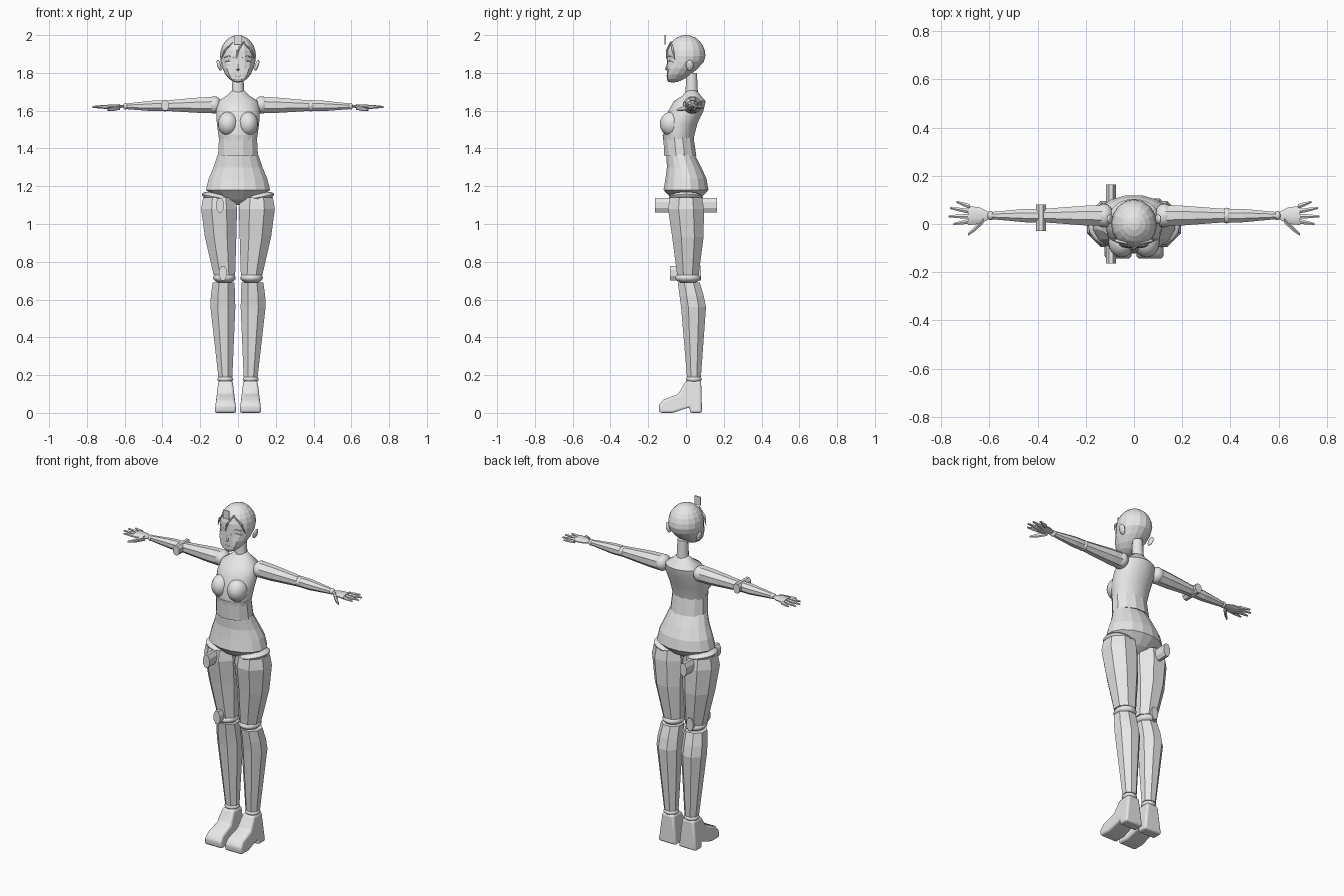
import bpy, bmesh
from math import cos, sin, pi, radians
from mathutils import Vector, Matrix

cube = bpy.data.objects.get("Cube")
if cube:
    bpy.data.objects.remove(cube, do_unlink=True)

grey = bpy.data.materials.new("plain grey")
grey.use_nodes = True
grey.diffuse_color = (.8, .8, .8, 1)
for node in grey.node_tree.nodes:
    if node.type == 'BSDF_PRINCIPLED':
        node.inputs["Base Color"].default_value = grey.diffuse_color


def finish(name, bm, mirror=False, smooth=False):
    """Turn a bmesh into a named object, optionally mirrored across x."""
    bmesh.ops.recalc_face_normals(bm, faces=bm.faces[:])
    mesh = bpy.data.meshes.new(name)
    bm.to_mesh(mesh)
    bm.free()
    mesh.materials.append(grey)
    if smooth:
        for polygon in mesh.polygons:
            polygon.use_smooth = True
        mesh.set_sharp_from_angle(angle=radians(50))
    obj = bpy.data.objects.new(name, mesh)
    bpy.context.collection.objects.link(obj)
    if mirror:
        modifier = obj.modifiers.new("mirror", 'MIRROR')
        modifier.use_mirror_merge = False
    return obj


def tube(name, points, radii, sides=8, depth=1, **options):
    """Closed tapered tube whose rings lie square to its main axis."""
    bm = bmesh.new()
    points = [Vector(point) for point in points]
    run = points[-1] - points[0]
    main = max(range(3), key=lambda axis: abs(run[axis]))
    across, along = [axis for axis in range(3) if axis != main]
    # flat sides, not corners, reach the stated radius on few-sided tubes
    grow = 1 / cos(pi / sides)
    rings = []
    for point, radius in zip(points, radii):
        ring = []
        for step in range(sides):
            angle = 2 * pi * (step + .5) / sides
            corner = point.copy()
            corner[across] += radius * grow * cos(angle)
            corner[along] += radius * grow * sin(angle) * depth
            ring.append(bm.verts.new(corner))
        rings.append(ring)
    for low, high in zip(rings, rings[1:]):
        for i in range(sides):
            bm.faces.new((low[i - 1], low[i], high[i], high[i - 1]))
    bm.faces.new(rings[0])
    bm.faces.new(rings[-1])
    return finish(name, bm, **options)


def ball(name, centre, size, turn=0, axis='Y', mirror=True):
    """Smooth ellipsoid, normally one of a mirrored pair."""
    bm = bmesh.new()
    matrix = (Matrix.Translation(centre) @ Matrix.Rotation(turn, 4, axis)
              @ Matrix.Diagonal((*size, 1)))
    bmesh.ops.create_uvsphere(bm, u_segments=16, v_segments=10, radius=1, matrix=matrix)
    return finish(name, bm, mirror=mirror, smooth=True)


# Head: a faceted sphere whose lower part is drawn forward and down to the chin
head = bmesh.new()
bmesh.ops.create_uvsphere(head, u_segments=16, v_segments=12, radius=1)
for vert in head.verts:
    x, y, z = vert.co
    jaw = max(0, -z - .2)
    vert.co = (x * .095, max(y * .103 - jaw * .09, -.1), 1.89 + z * .11 - jaw * .04)
finish("head", head)

# Face details
ball("ear", (.1, .02, 1.84), (.01, .02, .03), turn=.3)
ball("eye", (.045, -.085, 1.845), (.024, .006, .012), turn=.45, axis='Z')
for name, height in {"upper_lash": 1.855, "eyebrow": 1.88}.items():
    tube(name, [(.02, -.098, height), (.05, -.087, height + .01), (.075, -.066, height)],
         [.002, .003, .001], sides=6, mirror=True)
tube("nose", [(0, -.095, 1.85), (0, -.102, 1.82), (0, -.095, 1.81)], [.004, .008, .004], sides=6)
ball("lips", (0, -.097, 1.785), (.017, .006, .006), mirror=False)

# Hair strands and the upright forehead tab
lock_radii = [.004, .007, .001]
tube("fringe_lock", [(.03, -.08, 1.965), (0, -.1, 1.92), (-.01, -.105, 1.87)], lock_radii)
tube("temple_lock", [(.03, -.08, 1.96), (.07, -.07, 1.92), (.09, -.06, 1.87)],
     lock_radii, mirror=True)
tube("forehead_tab", [(0, -.11, 1.95), (0, -.11, 2)], [.02, .02], sides=4, depth=.15)

# Neck and smooth chest
tube("neck", [(0, .03, 1.67), (0, .03, 1.8)], [.034, .028], sides=12, smooth=True)
tube("chest", [(0, -.04, 1.45), (0, -.03, 1.53), (0, 0, 1.6), (0, .02, 1.65),
               (0, .03, 1.68), (0, .03, 1.71)],
     [.1, .112, .116, .105, .06, .03], sides=24, depth=.8, smooth=True)
ball("bust", (.052, -.075, 1.53), (.055, .064, .065))
tube("chest_band", [(0, -.04, 1.445), (0, -.04, 1.47)], [.1, .104],
     sides=24, depth=.8, smooth=True)

# Faceted waist and hips
tube("waist", [(0, -.04, 1.46), (0, -.03, 1.36)], [.1, .106], sides=12, depth=.8)
tube("hips", [(0, -.03, 1.37), (0, -.01, 1.3), (0, 0, 1.24), (0, 0, 1.18),
              (0, 0, 1.13), (0, 0, 1.1)],
     [.106, .13, .155, .17, .1, .03], sides=16, depth=.7)

# Legs, from the hip ring down to the ankle
ball("hip_joint", (.103, 0, 1.14), (.09, .09, .026), turn=-.2)
tube("thigh", [(.1, 0, 1.14), (.1, 0, 1.08), (.092, .01, .93), (.072, .01, .73)],
     [.085, .095, .083, .057], mirror=True)
ball("knee", (.072, .01, .715), (.06, .068, .03))
tube("calf", [(.076, .015, .69), (.08, .03, .62), (.08, .04, .56), (.067, .042, .19)],
     [.058, .064, .066, .037], mirror=True)
ball("ankle", (.067, .042, .178), (.042, .042, .02))

# Boots: a side profile with sole and block heel, narrowing towards the ankle
boot = bmesh.new()
profile = [(-.14, 0), (-.07, 0), (.02, .03), (.02, 0), (.085, 0), (.08, .17),
           (0, .17), (-.04, .1), (-.12, .07), (-.145, .04)]
inner, outer = [[boot.verts.new((.066 + side * (.058 - z * .12), y, z)) for y, z in profile]
                for side in (-1, 1)]
boot.faces.new(inner)
boot.faces.new(outer)
for i in range(len(profile)):
    boot.faces.new((inner[i - 1], inner[i], outer[i], outer[i - 1]))
rounding = finish("boot", boot, mirror=True, smooth=True).modifiers.new("rounding", 'BEVEL')
rounding.width = .012
rounding.segments = 3


# Arms held straight out along one gently falling line
def on_arm(x):
    return (x, .035, 1.632 - x * .015)


ball("shoulder", on_arm(.125), (.04, .05, .046))
tube("upper_arm", [on_arm(.12), on_arm(.2), on_arm(.375)], [.043, .041, .028], mirror=True)
ball("elbow", on_arm(.385), (.022, .033, .03))
tube("forearm", [on_arm(.395), on_arm(.45), on_arm(.59)], [.028, .028, .015], mirror=True)
ball("wrist", on_arm(.595), (.014, .019, .017))
tube("palm", [on_arm(.6), on_arm(.64), on_arm(.69)], [.014, .034, .04],
     sides=12, depth=.3, mirror=True, smooth=True)

# Fingers fan out from the palm
lengths = {"index": .07, "middle": .09, "ring": .085, "little": .06}
for i, (label, length) in enumerate(lengths.items()):
    root = Vector((.68, .012 + i * .02, 1.62))
    angle = (i - 1) * .17
    reach = Vector((cos(angle), sin(angle), 0)) * length
    tube(label + "_finger", [root, root + reach / 2, root + reach], [.01, .008, .004],
         sides=6, mirror=True, smooth=True)
tube("thumb", [(.625, .016, 1.62), (.66, -.02, 1.61), (.69, -.045, 1.605)],
     [.013, .01, .005], sides=6, mirror=True, smooth=True)

# Bars passing front to back through the right hip, knee and elbow
bars = {"hip": (-.095, 1.1, -.163, .163, 1.8),
        "knee": (-.08, .74, -.085, .08, 1.8),
        "elbow": (-.386, 1.628, -.03, .08, 1.3)}
for label, (x, z, front, back, height) in bars.items():
    tube(label + "_bar", [(x, front, z), (x, back, z)], [.021, .021], depth=height)
